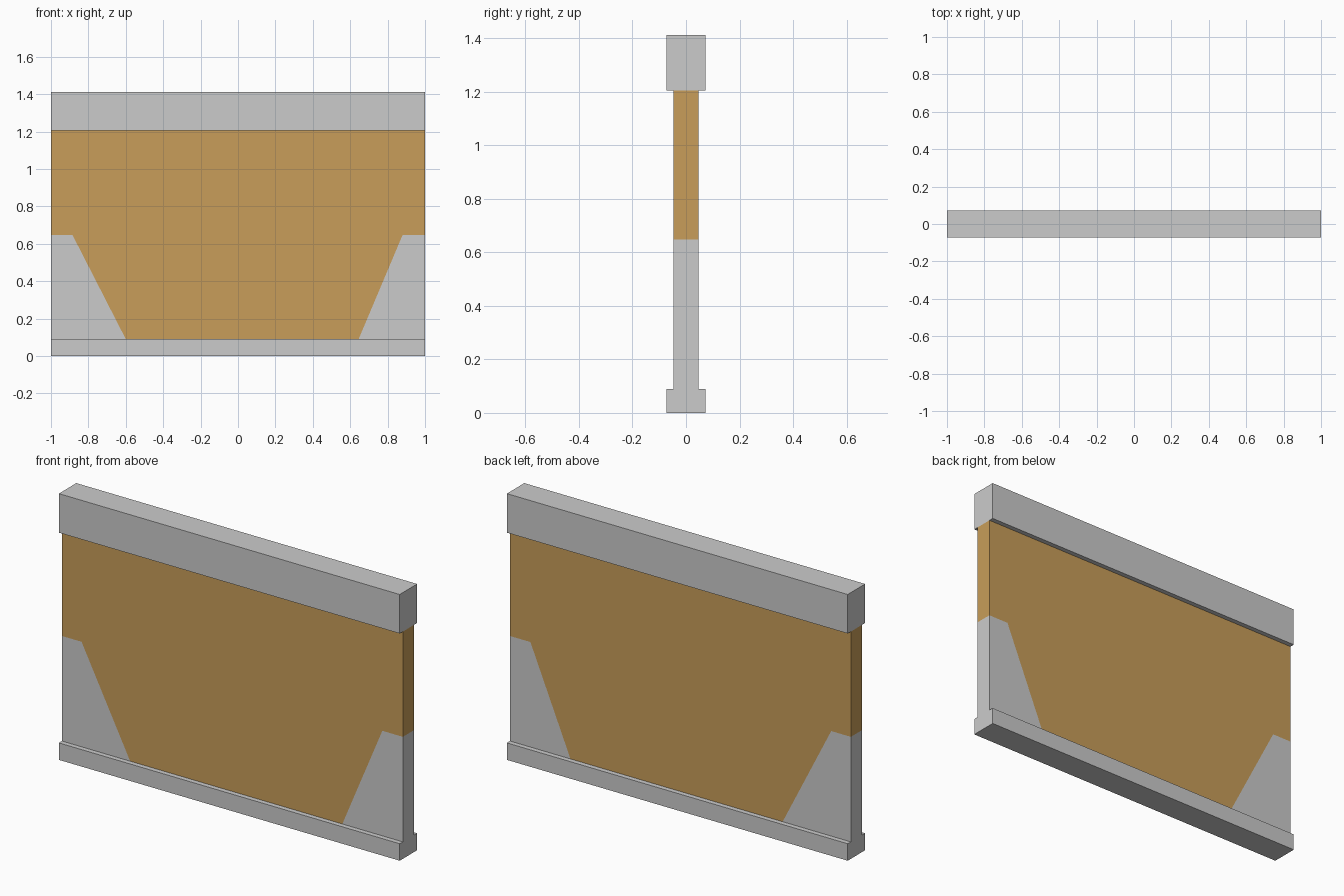
import bpy
import bmesh

if "Cube" in bpy.data.objects:
    bpy.data.objects.remove(bpy.data.objects["Cube"])

RAIL_Y = 0.073
PANEL_Y = 0.047
BASE_TOP, BAND_TOP, CAP_BOTTOM, CAP_TOP = 0.09, 0.647, 1.205, 1.412


def prism(name, profile, half_depth, material=None):
    """Extrude an x-z outline evenly about y = 0."""
    bm = bmesh.new()
    face = bm.faces.new([bm.verts.new((x, -half_depth, z)) for x, z in profile])
    out = bmesh.ops.extrude_face_region(bm, geom=[face], use_keep_orig=True)
    verts = [v for v in out["geom"] if isinstance(v, bmesh.types.BMVert)]
    bmesh.ops.translate(bm, verts=verts, vec=(0, 2 * half_depth, 0))
    bmesh.ops.recalc_face_normals(bm, faces=bm.faces)
    mesh = bpy.data.meshes.new(name)
    bm.to_mesh(mesh)
    bm.free()
    if material:
        mesh.materials.append(material)
    obj = bpy.data.objects.new(name, mesh)
    bpy.context.collection.objects.link(obj)
    return obj


def rect(z0, z1):
    return [(-1, z0), (1, z0), (1, z1), (-1, z1)]


ochre = bpy.data.materials.new("ochre_panel")
ochre.diffuse_color = (0.58, 0.34, 0.10, 1)
ochre.use_nodes = True
ochre.node_tree.nodes["Principled BSDF"].inputs["Base Color"].default_value = ochre.diffuse_color

# Thick rails along the bottom and top
prism("base_rail", rect(0, BASE_TOP), RAIL_Y)
prism("top_rail", rect(CAP_BOTTOM, CAP_TOP), RAIL_Y)

# Slanted seams between the coloured panel and the grey corners
left_seam = [(-0.885, BAND_TOP), (-0.60, BASE_TOP)]
right_seam = [(0.645, BASE_TOP), (0.88, BAND_TOP)]

# Coloured infill panel
prism("infill_panel",
      [(-1, CAP_BOTTOM), (-1, BAND_TOP)] + left_seam + right_seam
      + [(1, BAND_TOP), (1, CAP_BOTTOM)],
      PANEL_Y, ochre)

# Bare grey lower corners
prism("left_corner_panel", [(-1, BASE_TOP), (-1, BAND_TOP)] + left_seam, PANEL_Y)
prism("right_corner_panel", right_seam + [(1, BAND_TOP), (1, BASE_TOP)], PANEL_Y)
